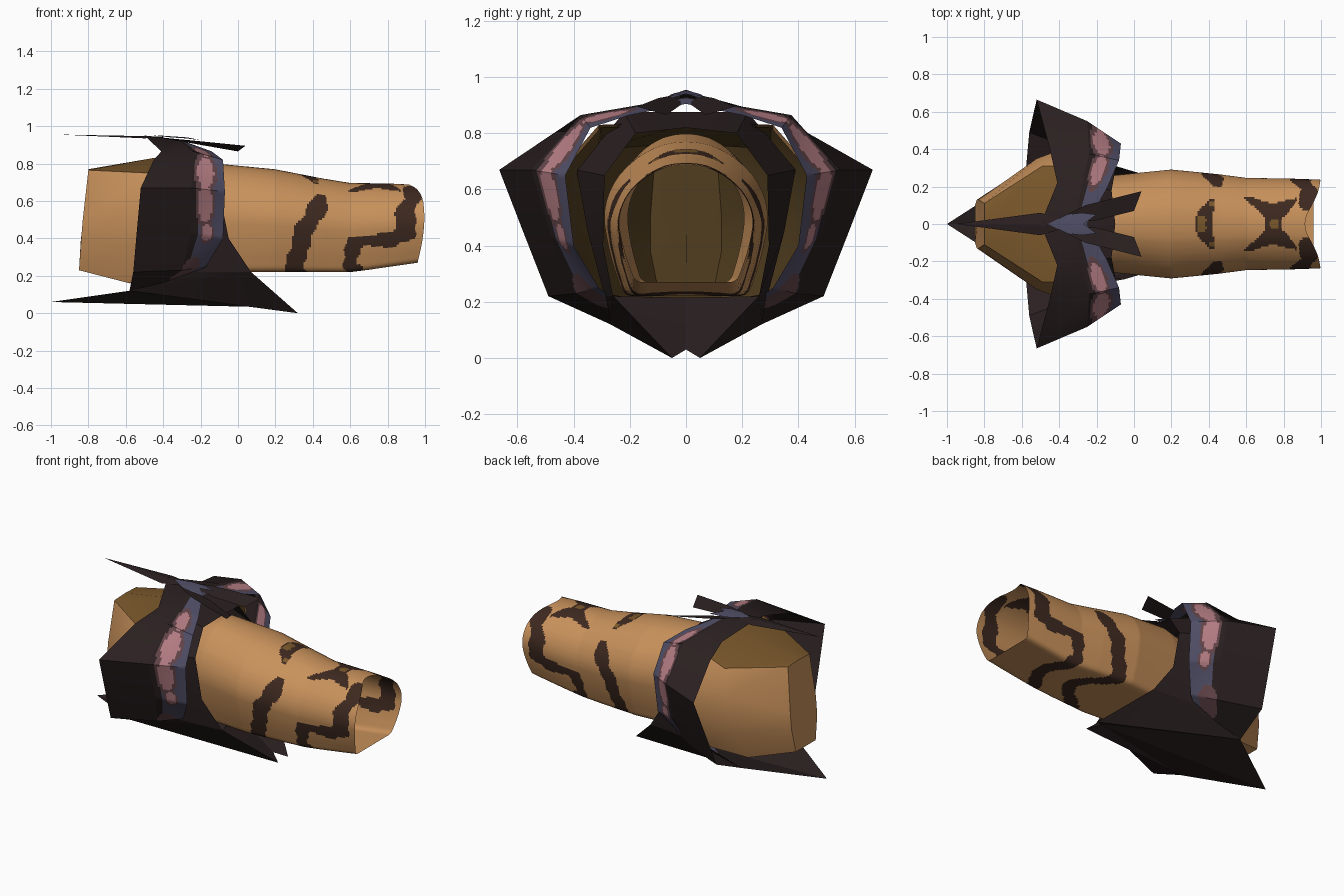
import bpy, bmesh, math
from mathutils import Vector

if "Cube" in bpy.data.objects:
    bpy.data.objects.remove(bpy.data.objects["Cube"])


def colour(name, rgb):
    m = bpy.data.materials.new(name)
    m.diffuse_color = (*rgb, 1)
    m.use_nodes = True
    m.node_tree.nodes["Principled BSDF"].inputs["Base Color"].default_value = m.diffuse_color
    return m


TAN = colour("tan leather", (0.58, 0.285, 0.105))
OLIVE = colour("olive leather", (0.20, 0.10, 0.025))
LINING = colour("dark olive lining", (0.09, 0.052, 0.015))
BROWN = colour("brown stripe", (0.047, 0.022, 0.014))
DARK = colour("dark plate", (0.024, 0.0145, 0.015))
SLATE = colour("slate band", (0.085, 0.08, 0.14))
MAUVE = colour("mauve patch", (0.13, 0.062, 0.07))
PINK = colour("pink patch", (0.48, 0.215, 0.24))


def build(name, verts, faces, mats, rule=None, angle=35):
    """Mesh of the +y half and its mirror; rule gives a slot per face of the half."""
    n = len(verts)
    allv = verts + [(x, -y, z) for x, y, z in verts]
    allf = faces + [tuple(i + n for i in reversed(f)) for f in faces]
    me = bpy.data.meshes.new(name)
    me.from_pydata(allv, [], allf)
    for m in mats:
        me.materials.append(m)
    if rule:
        for i, p in enumerate(me.polygons):
            p.material_index = rule(i % len(faces), p.center)
    bm = bmesh.new()
    bm.from_mesh(me)
    bmesh.ops.remove_doubles(bm, verts=bm.verts, dist=0.0005)
    bm.to_mesh(me)
    bm.free()
    ob = bpy.data.objects.new(name, me)
    bpy.context.collection.objects.link(ob)
    bpy.ops.object.select_all(action='DESELECT')
    ob.select_set(True)
    bpy.context.view_layer.objects.active = ob
    bpy.ops.object.shade_smooth_by_angle(angle=math.radians(angle))
    return ob


def grid(rows):
    """Faces between rows that run from the top round the +y side."""
    w = len(rows[0])
    faces = [(r * w + k, (r + 1) * w + k, (r + 1) * w + k + 1, r * w + k + 1)
             for r in range(len(rows) - 1) for k in range(w - 1)]
    return [tuple(v) for row in rows for v in row], faces


def lerp_path(points, t):
    """Point at fractional index t along a list of tuples."""
    i = max(0, min(int(t), len(points) - 2))
    return Vector(points[i]).lerp(Vector(points[i + 1]), t - i)


# --- Forearm tube: stations are x, half width, top z, bottom z
stations = [(-.45, .21, .73, .27), (-.1, .265, .815, .22), (.2, .295, .785, .22),
            (.45, .27, .735, .22), (.6, .25, .71, .22), (.88, .245, .705, .255),
            (1, .24, .70, .27)]
# section: y fraction, z fraction, cut-back at the wrist
section = [(0, 1, .11), (.6, .9, .02), (1.02, .62, 0), (.95, .3, .01), (.75, 0, .04), (0, 0, .04)]


def section_at(t):
    """Section point, mirrored past the top and the bottom."""
    side = -1 if t < 0 or t > 5 else 1
    y, z, c = lerp_path(section, 5 - abs(5 - abs(t)))
    return Vector((side * y, z, c))


def rounded(t):
    """Section point averaged with its neighbours; the bottom corner stays tighter."""
    r = .5 if t < 3.4 else .5 - .35 * min(1, (t - 3.4) / .3)
    p = sum((section_at(t + r * j / 4) for j in range(-4, 5)), Vector((0, 0, 0))) / 9
    return (0 if t in (0, 5) else p.x, p.y, p.z)


profile = [rounded(k / 12) for k in range(61)]
rows = []
for i in range(151):
    x, w, top, bot = lerp_path(stations, i / 25)
    rows.append([(x - cut * max(0, (x - .7) / .3), w * fy, bot + (top - bot) * fz)
                 for fy, fz, cut in profile])

# Stripe centre lines on the +y half, each with a half width
stripes = [
    (.05, [(.30, .21, .22), (.34, .28, .40), (.42, .27, .56), (.48, .22, .69)]),
    (.04, [(.48, .22, .69), (.43, .14, .72), (.39, .06, .74), (.38, 0, .74)]),
    (.045, [(.48, .22, .69), (.57, .19, .69), (.66, .12, .70), (.74, .05, .70), (.74, 0, .70)]),
    (.04, [(.74, .05, .70), (.84, .12, .69), (.92, .19, .66)]),
    (.055, [(.92, .12, .68), (.93, .21, .63), (.90, .25, .55), (.89, .25, .42)]),
    (.04, [(.89, .25, .40), (.62, .25, .37), (.59, .22, .24), (.66, .1, .22), (.7, 0, .22)]),
    (.04, [(.30, .21, .22), (.42, .1, .22), (.47, 0, .22)]),
]
segs = [(Vector(a), Vector(b), r) for r, line in stripes for a, b in zip(line, line[1:])]
specks = [((.42, .12, .72), .035), ((.37, .02, .75), .025), ((.62, .17, .69), .03), ((.75, .0, .70), .025)]


def stripe_rule(i, c):
    p = Vector((c.x, abs(c.y), c.z))
    wobble = .006 * math.sin(31 * c.x + 23 * c.z) + .006 * math.sin(67 * c.z + 50 * p.y + 20 * c.x)
    if any((p - Vector(s)).length < r + wobble for s, r in specks):
        return 2
    for a, b, r in segs:
        d = b - a
        t = max(0, min(1, (p - a).dot(d) / d.length_squared))
        if (p - a - d * t).length < r + wobble:
            return 1
    return 0


v, f = grid(rows)
build("forearm_tube", v, f, [TAN, BROWN, OLIVE], stripe_rule, angle=60)

# --- Elbow cup, closed at the back, olive roof
cup = [[(-.82, 0, .5)] * 5 + [(-.84, 0, .4)],
       [(-.80, 0, .77), (-.80, .11, .765), (-.83, .13, .5), (-.84, .13, .38), (-.85, .10, .23), (-.85, 0, .23)],
       [(-.45, 0, .83), (-.49, .31, .75), (-.52, .35, .60), (-.55, .32, .36), (-.58, .2, .16), (-.58, 0, .16)],
       [(-.33, 0, .84), (-.28, .31, .83), (-.25, .45, .67), (-.28, .42, .42), (-.33, .33, .23), (-.4, 0, .17)]]
v, f = grid(cup)
build("elbow_cup", v, f, [TAN, OLIVE], lambda i, c: 1 if i in (5, 10) else 0)

# Lining just inside the cup
pivot = Vector((-.3, 0, .48))
v, f = grid([[pivot + (Vector(p) - pivot) * .975 for p in row] for row in cup])
build("cup_lining", v, f, [LINING])

# --- Collar: flared back rim, middle ridge, front rim
back = [(-.5, 0, .95), (-.41, .22, .865), (-.45, .40, .82), (-.52, .665, .67),
        (-.54, .58, .45), (-.56, .49, .22), (-.58, .27, .12)]
ridge = [(-.32, 0, .93), (-.28, .2, .895), (-.24, .375, .865), (-.25, .55, .67),
         (-.25, .48, .43), (-.3, .39, .23), (-.42, .25, .15)]
front = [(-.25, 0, .905), (-.14, .2, .865), (-.08, .34, .82), (-.07, .43, .65),
         (-.08, .40, .40), (-.17, .31, .25), (-.33, .2, .17)]
v, f = grid([back, ridge])
build("collar_flare", v, f, [DARK])

# Painted front band with oval patches: rim position, cross position, radii
ovals = [(1.55, .45, .5, .22), (2.5, .42, .42, .26), (3.3, .42, .42, .22), (3.95, .5, .2, .15)]
ALONG, ACROSS = 120, 14
band = []
for s in range(ACROSS + 1):
    band.append([tuple(lerp_path(ridge, 6 * k / ALONG).lerp(lerp_path(front, 6 * k / ALONG), s / ACROSS))
                 for k in range(ALONG + 1)])


def band_rule(i, c):
    t, s = 6 * (i % ALONG + .5) / ALONG, (i // ALONG + .5) / ACROSS
    d = min(math.hypot((t - a) / ra, (s - b) / rb) for a, b, ra, rb in ovals)
    if d < 1:
        return 2
    if d < 1.4 or math.hypot((t - 5.2) / .55, (s - .35) / .4) < 1:
        return 1
    return 3 if s < .18 else 0


v, f = grid(band)
build("collar_band", v, f, [SLATE, MAUVE, PINK, DARK], band_rule)

# --- Inner sleeve between collar and tube
outer = [(-.35, 0, .875), (-.35, .22, .875), (-.35, .39, .67), (-.33, .35, .45), (-.3, .29, .22)]
inner = [(-.10, 0, .82), (-.12, .18, .80), (-.10, .29, .65), (-.05, .295, .40), (.07, .26, .22)]
v, f = grid([outer, inner])
build("inner_sleeve", v, f, [DARK])

# --- Lower guard: long rear point, two front points, front slope up to the tube
v = [(-1, 0, .06), (-.58, .27, .12), (-.3, .29, .22), (.07, .26, .22), (.32, .05, 0),
     (.25, 0, .03), (-.02, 0, .215)]
build("lower_guard", v, [(0, 1, 5), (1, 4, 5), (1, 3, 4), (1, 2, 3), (5, 4, 3), (5, 3, 6)], [DARK], angle=20)

# --- Top crest: rear spike and a pair of front prongs
v = [(-.95, 0, .955), (-.5, .06, .935), (-.40, .03, .94), (-.40, 0, .945)]
build("crest_spike", v, [(0, 3, 2, 1)], [DARK], angle=20)
v = [(-.42, .02, .94), (-.2, .02, .90), (.0, .07, .865), (.04, .175, .895), (-.26, .10, .925)]
build("crest_prong", v, [(0, 1, 4), (1, 2, 3, 4)], [DARK], angle=20)
v = [(-.46, 0, .953), (-.27, 0, .94), (-.20, .05, .925), (-.28, .06, .935), (-.36, .05, .94)]
build("crest_patch", v, [(0, 1, 2, 3, 4)], [SLATE], angle=20)
